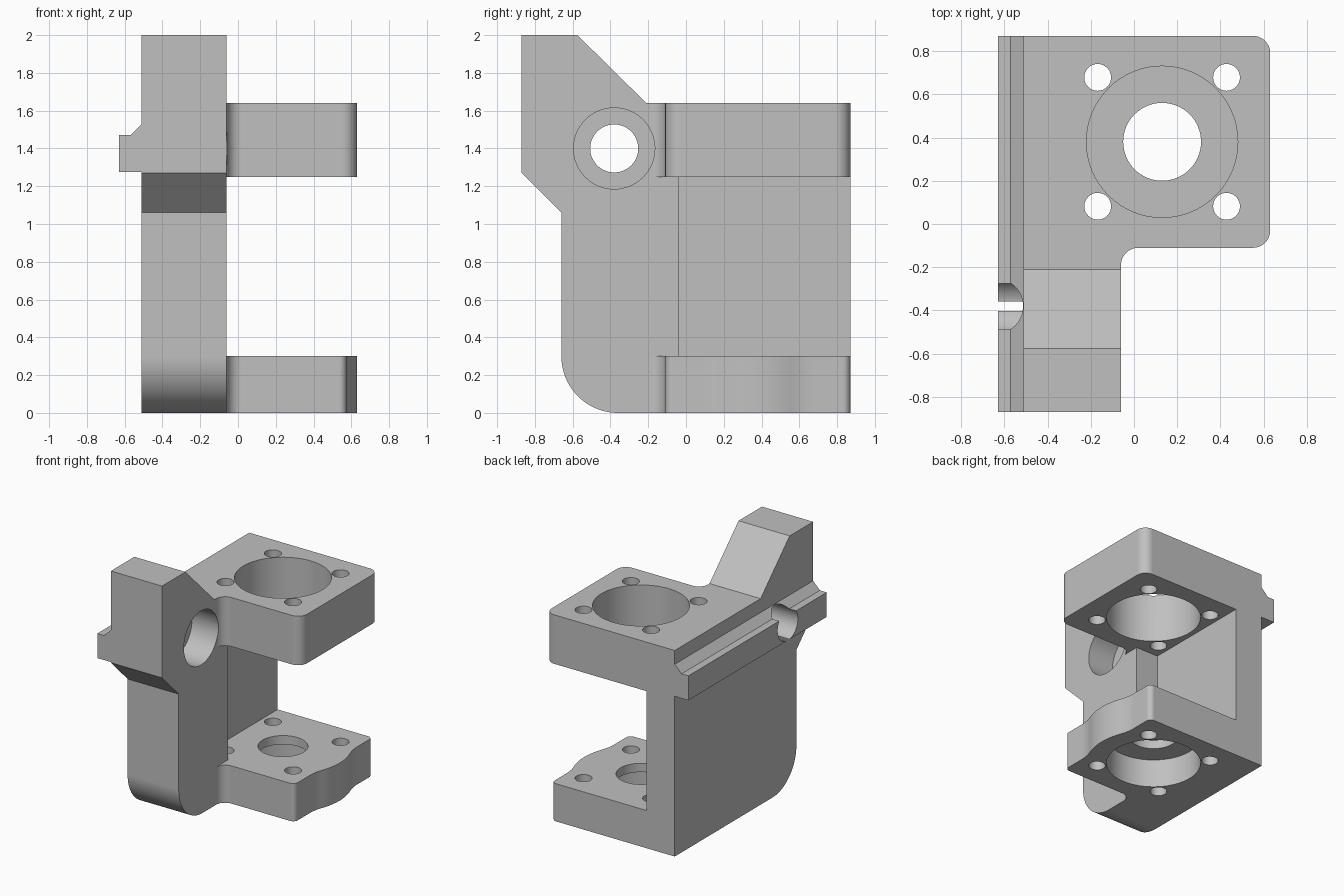
import bpy, bmesh
from math import sin, cos, radians, sqrt, atan2, degrees

cube = bpy.data.objects.get("Cube")
if cube:
    bpy.data.objects.remove(cube, do_unlink=True)

grey = bpy.data.materials.new("plain grey")
grey.use_nodes = True
colour = (0.53, 0.53, 0.53, 1)
grey.diffuse_color = colour
grey.node_tree.nodes["Principled BSDF"].inputs["Base Color"].default_value = colour


def arc(cx, cy, r, start, end, n=12):
    angles = [radians(start + (end - start) * i / n) for i in range(n + 1)]
    return [(cx + r * cos(a), cy + r * sin(a)) for a in angles]


def prism(name, outline, axis, low, high):
    """Extrude a 2D outline along an axis."""
    place = {"x": lambda p: (low, p[0], p[1]),
             "y": lambda p: (p[0], low, p[1]),
             "z": lambda p: (p[0], p[1], low)}[axis]
    bm = bmesh.new()
    face = bm.faces.new([bm.verts.new(place(p)) for p in outline])
    extruded = bmesh.ops.extrude_face_region(bm, geom=[face])["geom"]
    shift = [(high - low) if axis == a else 0 for a in "xyz"]
    bmesh.ops.translate(bm, vec=shift, verts=[v for v in extruded if isinstance(v, bmesh.types.BMVert)])
    bmesh.ops.recalc_face_normals(bm, faces=bm.faces)
    mesh = bpy.data.meshes.new(name)
    bm.to_mesh(mesh)
    bm.free()
    mesh.materials.append(grey)
    obj = bpy.data.objects.new(name, mesh)
    bpy.context.collection.objects.link(obj)
    return obj


def drill(cx, cy, r, axis, low, high, n=64):
    return prism("drill", arc(cx, cy, r, 0, 360, n)[:-1], axis, low, high)


def select(obj):
    bpy.ops.object.select_all(action="DESELECT")
    obj.select_set(True)
    bpy.context.view_layer.objects.active = obj


def combine(target, tool, operation):
    mod = target.modifiers.new("boolean", "BOOLEAN")
    mod.object, mod.operation, mod.solver = tool, operation, "EXACT"
    select(target)
    bpy.ops.object.modifier_apply(modifier=mod.name)
    bpy.data.objects.remove(tool, do_unlink=True)


LEFT, INNER, BACK, FRONT = -0.51, -0.06, 0.87, -0.11
CX, CY = 0.13, 0.38

# Upright wall with angled head and rounded foot
wall = [(-0.87, 2), (-0.575, 2), (-0.21, 1.64), (BACK, 1.64), (BACK, 0)]
wall += arc(-0.36, 0.3, 0.3, 270, 180, 20) + [(-0.66, 1.06), (-0.87, 1.27)]
bracket = prism("motor_bracket", wall, "x", LEFT, INNER)

# Recess that thins the wall between the plates
recess = [(-0.04, 0.3), (1, 0.3), (1, 1.25), (-0.04, 1.25)]
combine(bracket, prism("recess", recess, "x", -0.26, 0.2), "DIFFERENCE")

# Plates share a filleted root against the wall
root = [(-0.4, BACK), (-0.4, -0.19)] + arc(0.02, -0.19, 0.08, 180, 90)
upper = root + arc(0.55, FRONT + 0.08, 0.08, -90, 0) + arc(0.55, BACK - 0.08, 0.08, 0, 90)
combine(bracket, prism("upper_plate", upper, "z", 1.25, 1.64), "UNION")

# Lower plate edge bulges around the bore
edge, blend, bulge = 0.575, 0.35, 0.5
dx = edge + blend - CX
dy = sqrt((bulge + blend) ** 2 - dx ** 2)
turn = degrees(atan2(dy, dx))
lower = root + arc(edge - 0.04, FRONT + 0.04, 0.04, -90, 0, 8)
lower += arc(edge + blend, CY - dy, blend, 180, 180 - turn, 8)
lower += arc(CX, CY, bulge, -turn, turn, 16)[1:-1]
lower += arc(edge + blend, CY + dy, blend, 180 + turn, 180, 8)
lower += arc(edge - 0.04, BACK - 0.04, 0.04, 0, 90, 8)
combine(bracket, prism("lower_plate", lower, "z", 0, 0.3), "UNION")

# Chamfered rail along the outer side
rail = [(-0.4, 1.275), (-0.63, 1.275), (-0.63, 1.47), (-0.57, 1.47), (LEFT, 1.53), (-0.4, 1.53)]
combine(bracket, prism("side_rail", rail, "y", -0.87, BACK), "UNION")

# Bores and screw holes
cutters = [drill(CX, CY, 0.35, "z", 1.1, 1.8),
           drill(CX, CY, 0.35, "z", -0.1, 0.23),
           drill(CX, CY, 0.18, "z", 0.1, 0.5),
           drill(-0.38, 1.4, 0.215, "x", -0.29, 0.02),
           drill(-0.38, 1.4, 0.127, "x", -0.8, -0.2)]
for sx in (-1, 1):
    for sy in (-1, 1):
        cutters.append(drill(CX + sx * 0.298, CY + sy * 0.298, 0.062, "z", -0.1, 1.8, 32))
for cutter in cutters:
    combine(bracket, cutter, "DIFFERENCE")

# Smooth curves, crisp edges
select(bracket)
bpy.ops.object.shade_smooth_by_angle(angle=radians(30))
weighted = bracket.modifiers.new("weighted normals", "WEIGHTED_NORMAL")
weighted.keep_sharp = True
